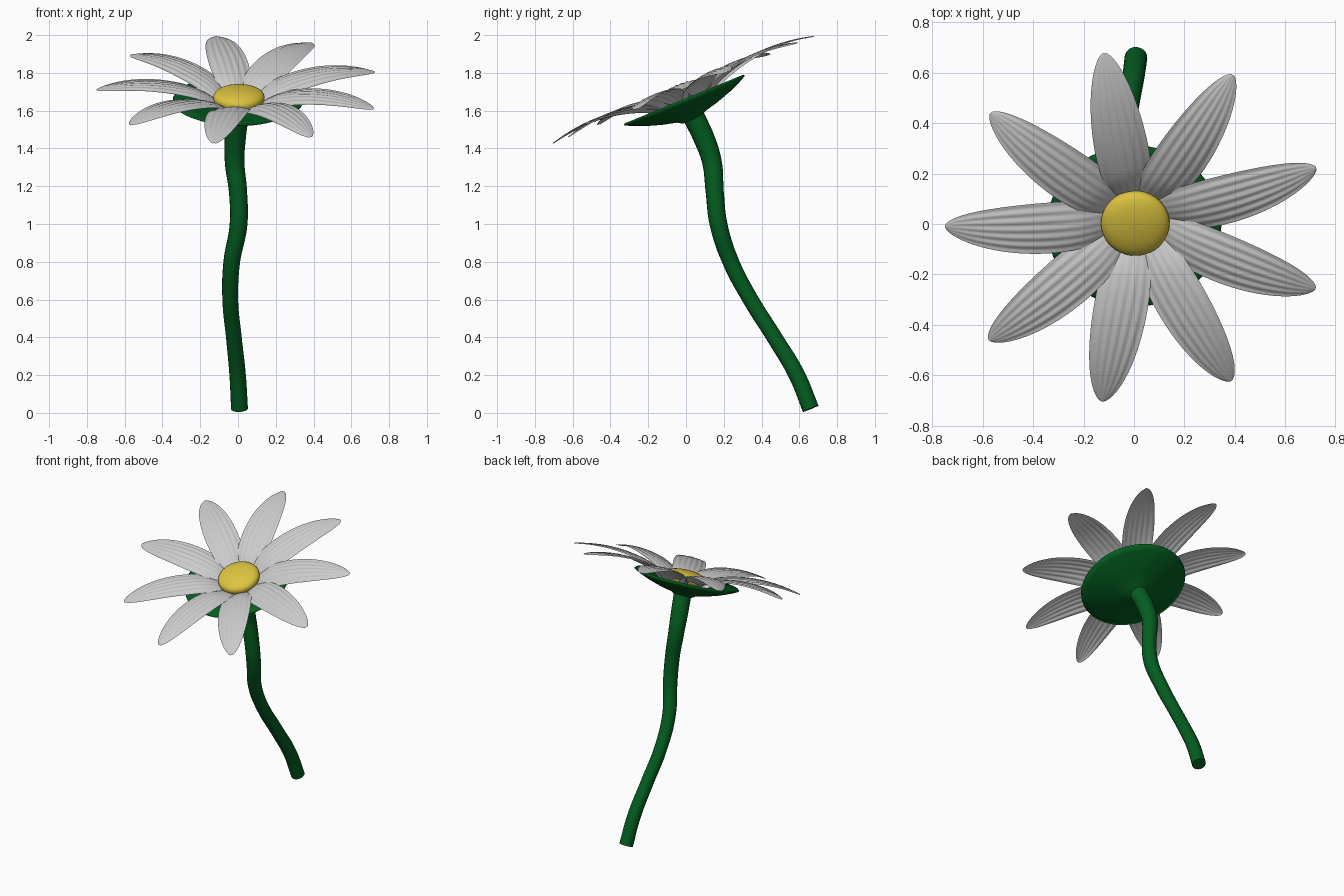
import bpy, bmesh, math
from mathutils import Matrix

if "Cube" in bpy.data.objects:
    bpy.data.objects.remove(bpy.data.objects["Cube"])

HEAD = Matrix.Translation((0, 0, 1.655)) @ Matrix.Rotation(math.radians(22.3), 4, 'X')


def material(name, color):
    m = bpy.data.materials.new(name)
    m.diffuse_color = color
    m.use_nodes = True
    m.node_tree.nodes["Principled BSDF"].inputs["Base Color"].default_value = m.diffuse_color
    return m


green = material("green", (0.001, 0.11, 0.014, 1))
yellow = material("yellow", (0.72, 0.55, 0.05, 1))


def mesh_object(name, bm, mat=None, matrix=None):
    me = bpy.data.meshes.new(name)
    bm.to_mesh(me)
    bm.free()
    for p in me.polygons:
        p.use_smooth = True
    ob = bpy.data.objects.new(name, me)
    bpy.context.collection.objects.link(ob)
    if mat:
        me.materials.append(mat)
    if matrix:
        ob.matrix_world = matrix
    return ob


# Stem: tapered tube along a winding path (x, y, z, radius)
path = [(0.008, 0.66, 0.022, 0.045), (-0.002, 0.587, 0.2, 0.044),
        (-0.022, 0.468, 0.4, 0.042), (-0.041, 0.342, 0.6, 0.042),
        (-0.033, 0.237, 0.8, 0.044), (0.003, 0.172, 1.0, 0.047),
        (0.0, 0.152, 1.17, 0.048), (-0.018, 0.137, 1.33, 0.052),
        (-0.015, 0.097, 1.45, 0.056), (0.0, 0.035, 1.58, 0.058)]
cu = bpy.data.curves.new("stem", 'CURVE')
cu.dimensions = '3D'
cu.bevel_depth = 1.0
cu.bevel_resolution = 6
cu.use_fill_caps = True
sp = cu.splines.new('BEZIER')
sp.resolution_u = 8
sp.bezier_points.add(len(path) - 1)
for bp, (x, y, z, r) in zip(sp.bezier_points, path):
    bp.co = (x, y, z)
    bp.radius = r
    bp.handle_left_type = bp.handle_right_type = 'AUTO'
cu.materials.append(green)
stem = bpy.data.objects.new("stem", cu)
bpy.context.collection.objects.link(stem)

# Calyx: shallow funnel under the petals, revolved from a profile (radius, height)
profile = [(0, -0.11), (0.055, -0.108), (0.08, -0.092), (0.16, -0.072),
           (0.24, -0.046), (0.31, -0.017), (0.346, 0.002),
           (0.338, 0.01), (0.24, -0.02), (0.12, -0.045), (0, -0.055)]
bm = bmesh.new()
vs = [bm.verts.new((r, 0, h)) for r, h in profile]
es = [bm.edges.new(p) for p in zip(vs, vs[1:])]
bmesh.ops.spin(bm, geom=vs + es, axis=(0, 0, 1), cent=(0, 0, 0),
               angle=math.tau, steps=48)
bmesh.ops.remove_doubles(bm, verts=bm.verts, dist=1e-4)
bmesh.ops.recalc_face_normals(bm, faces=bm.faces)
mesh_object("calyx", bm, green, HEAD @ Matrix.Translation((0, -0.008, 0)))

# Flower centre: flattened ball with a blunt top
bm = bmesh.new()
bmesh.ops.create_uvsphere(bm, u_segments=40, v_segments=20, radius=1)
for v in bm.verts:
    v.co.z = math.copysign(abs(v.co.z) ** 0.8, v.co.z)
bmesh.ops.scale(bm, vec=(0.136, 0.136, 0.052), verts=bm.verts)
mesh_object("flower_centre", bm, yellow,
            Matrix.Translation((0.005, 0.003, 1.668)) @ HEAD.to_3x3().to_4x4())


# Petals: arched, ridged, blunt-tipped leaf shapes with wide overlapping bases
def petal(name, angle):
    bm = bmesh.new()
    nu, nv = 30, 48
    rows = []
    for i in range(nu + 1):
        t = math.sin(math.pi / 2 * 0.99 * i / nu)
        r = 0.08 + 0.677 * t
        if r > 0.34:
            half = 0.106 * (1 - ((r - 0.34) / 0.418) ** 2) ** 0.58
        else:
            half = 0.106 * (1 - 0.6 * ((0.34 - r) / 0.34) ** 2)
        arch = (0.082 * (1 - ((r - 0.48) / 0.4) ** 2) + 0.016 * t
                - 0.03 * math.exp(-((r - 0.08) / 0.08) ** 2))
        row = []
        for j in range(nv + 1):
            s = 2 * j / nv - 1
            ridge = 0.002 * math.sin(math.pi * t) * math.cos(s * 6 * math.pi)
            camber = -0.022 * s * s * (1 - 0.8 * t) + 0.012 * s * (1 - t)
            row.append(bm.verts.new((r, half * s, arch + camber + ridge)))
        rows.append(row)
    for a, b in zip(rows, rows[1:]):
        for j in range(nv):
            bm.faces.new((a[j], b[j], b[j + 1], a[j + 1]))
    mesh_object(name, bm, None, HEAD @ Matrix.Translation((0.009, 0.008, 0))
                @ Matrix.Rotation(angle, 4, 'Z'))


for k in range(9):
    petal(f"petal_{k + 1}", math.radians(179.7 + 40 * k))
